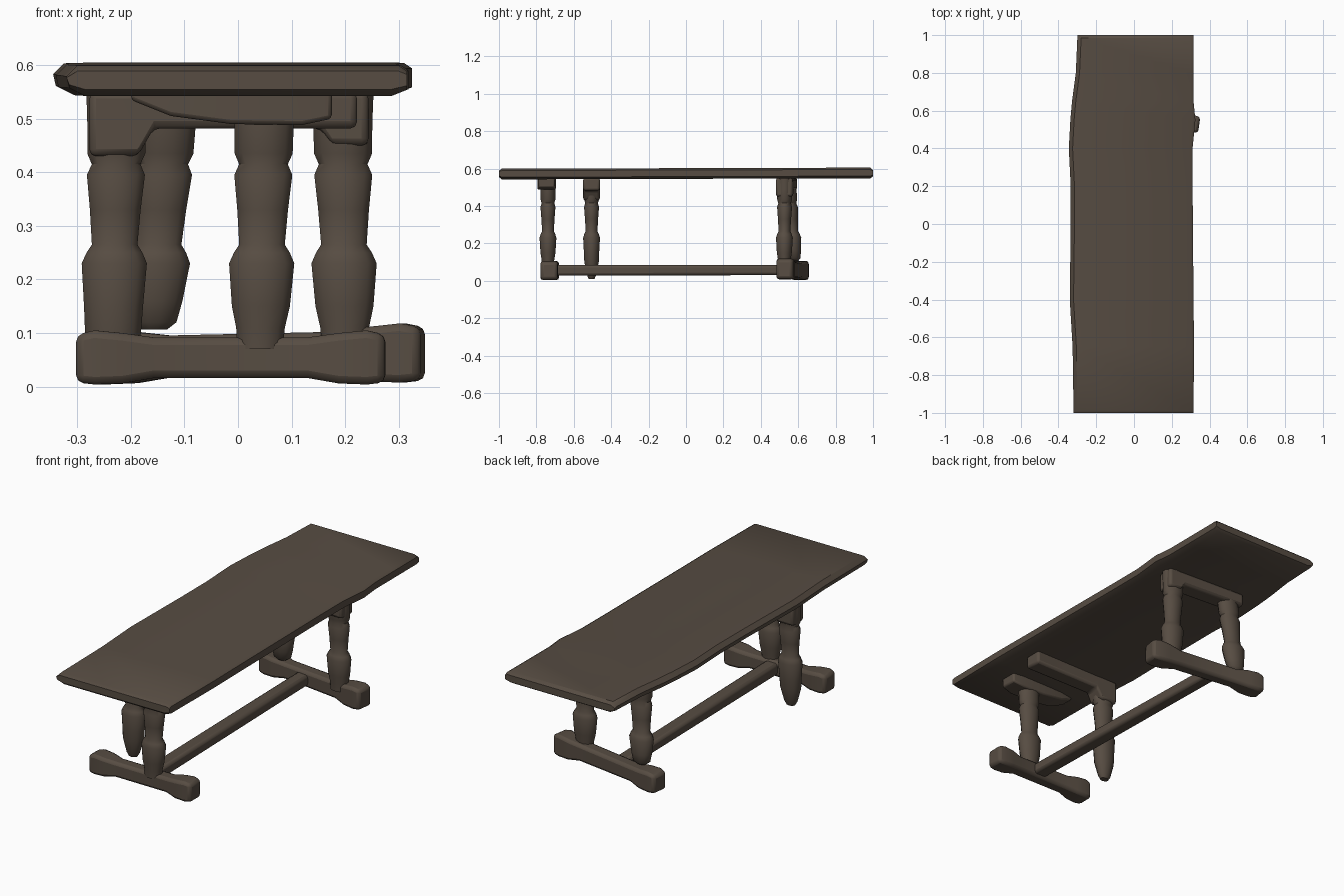
import bpy, bmesh, math
from mathutils import Vector

cube = bpy.data.objects.get("Cube")
if cube:
    bpy.data.objects.remove(cube, do_unlink=True)

wood = bpy.data.materials.new("dark_brown_wood")
wood.use_nodes = True
COLOUR = (0.095, 0.073, 0.055, 1)
wood.diffuse_color = COLOUR
wood.node_tree.nodes["Principled BSDF"].inputs["Base Color"].default_value = COLOUR


def loft(name, rings, bevel=0.0, angle=40):
    """Skin a list of equal-sized point rings and cap both ends."""
    bm = bmesh.new()
    loops = [[bm.verts.new(p) for p in ring] for ring in rings]
    n = len(loops[0])
    for a, b in zip(loops, loops[1:]):
        for i in range(n):
            j = (i + 1) % n
            bm.faces.new((a[i], a[j], b[j], b[i]))
    bm.faces.new(loops[0][::-1])
    bm.faces.new(loops[-1])
    bmesh.ops.recalc_face_normals(bm, faces=bm.faces)
    mesh = bpy.data.meshes.new(name)
    bm.to_mesh(mesh)
    bm.free()
    mesh.materials.append(wood)
    obj = bpy.data.objects.new(name, mesh)
    bpy.context.collection.objects.link(obj)
    if bevel:
        mod = obj.modifiers.new("worn_edges", "BEVEL")
        mod.width, mod.segments, mod.limit_method = bevel, 2, "ANGLE"
    bpy.context.view_layer.objects.active = obj
    obj.select_set(True)
    bpy.ops.object.shade_smooth_by_angle(angle=math.radians(angle))
    obj.select_set(False)
    return obj


def beam(name, start, end, stations, bevel=0.014):
    """Beam from start to end; each station is (fraction, half width, low z, high z)."""
    start, end = Vector((*start, 0)), Vector((*end, 0))
    along = (end - start).normalized()
    side = Vector((-along.y, along.x, 0))
    rings = []
    for t, w, lo, hi in stations:
        c = start.lerp(end, t)
        rings.append([c + side * s + Vector((0, 0, z))
                      for s, z in ((-w, lo), (w, lo), (w, hi), (-w, hi))])
    return loft(name, rings, bevel)


def leg(name, foot, head, lower, sides=12):
    """Turned leg, slightly flattened front to back; lower is the part below the bulge."""
    profile = lower + [(0.23, 0.063), (0.25, 0.054), (0.265, 0.044), (0.33, 0.049),
                       (0.395, 0.056), (0.415, 0.047), (0.435, 0.056),
                       (0.49, 0.057), (0.55, 0.06)]
    rings = []
    for z, r in profile:
        c = Vector((*foot, 0)).lerp(Vector((*head, 0)), z / 0.55)
        rings.append([(c.x + r * math.cos(a), c.y + 0.74 * r * math.sin(a), z)
                      for a in (math.tau * (i + 0.5) / sides for i in range(sides))])
    return loft(name, rings)


# Plank top with wavy long edges, listed as (y, left x, right x)
outline = [(-1, -.32, .315), (-.65, -.325, .318), (-.4, -.34, .315), (0, -.335, .312),
           (.2, -.335, .31), (.4, -.345, .31), (.55, -.337, .325), (.65, -.328, .315),
           (.8, -.308, .315), (1, -.3, .315)]
rings = []
for y, x0, x1 in outline:
    lift = 0.003 * y
    low, high = 0.545 + lift, 0.602 + lift
    rings.append([(x0 + .035, y, low), (x1 - .03, y, low), (x1, y, low + .012),
                  (x1, y, high - .01), (x1 - .015, y, high), (x0 + .02, y, high),
                  (x0, y, high - .02), (x0 + .005, y, low + .015)])
# Rounded ends of the plank
for i, s in ((0, 1), (-1, -1)):
    end = [(x, y, 0.573 + (z - 0.573) * 0.6) for x, y, z in rings[i]]
    rings[i] = [(x, y + s * 0.015, z) for x, y, z in rings[i]]
    rings.insert(0 if i == 0 else len(rings), end)
loft("table_top", rings)

# Legs, two of which stop short of or miss the feet
standing = [(0.07, 0.044), (0.11, 0.047), (0.15, 0.056)]
leg("front_leg", (.04, -.738), (.05, -.738), standing)
leg("front_hanging_leg", (-.235, -.505), (-.225, -.505),
    [(0.01, 0.022), (0.03, 0.034), (0.1, 0.054), (0.15, 0.057)])
leg("back_leg", (.2, .525), (.195, .528), standing)
leg("back_hanging_leg", (-.165, .59), (-.13, .545),
    [(0.107, 0.027), (0.12, 0.044), (0.16, 0.053)])

# Feet with blocky ends
foot = [(0, .042, .008, .097), (.06, .047, .004, .105), (.15, .046, .006, .1),
        (.25, .034, .016, .092), (.75, .034, .016, .092), (.85, .046, .006, .1),
        (.94, .047, .004, .105), (1, .042, .008, .097)]
beam("front_foot", (-.302, -.725), (.275, -.732), foot)
beam("back_foot", (-.285, .615), (.345, .525),
     [(t, w, lo + .004 * t, hi + .014 * t) for t, w, lo, hi in foot])

# Long stretcher joining the feet
beam("stretcher", (.01, -.73), (-.02, .57), [(0, .036, .028, .085), (1, .034, .03, .083)])

# Rails under the top
beam("front_rail", (-.2, -.745), (.175, -.745),
     [(0, .035, .535, .55), (.2, .048, .505, .55), (.5, .05, .49, .55),
      (.85, .05, .488, .55), (1, .042, .5, .55)])
beam("middle_rail", (-.277, -.505), (.222, -.505),
     [(0, .045, .43, .55), (.18, .045, .43, .55), (.24, .043, .482, .55),
      (1, .045, .482, .55)], 0.012)
beam("back_rail", (-.2, .55), (.245, .525),
     [(0, .045, .485, .55), (.8, .045, .482, .55), (.85, .045, .45, .55),
      (1, .045, .45, .55)], 0.012)
